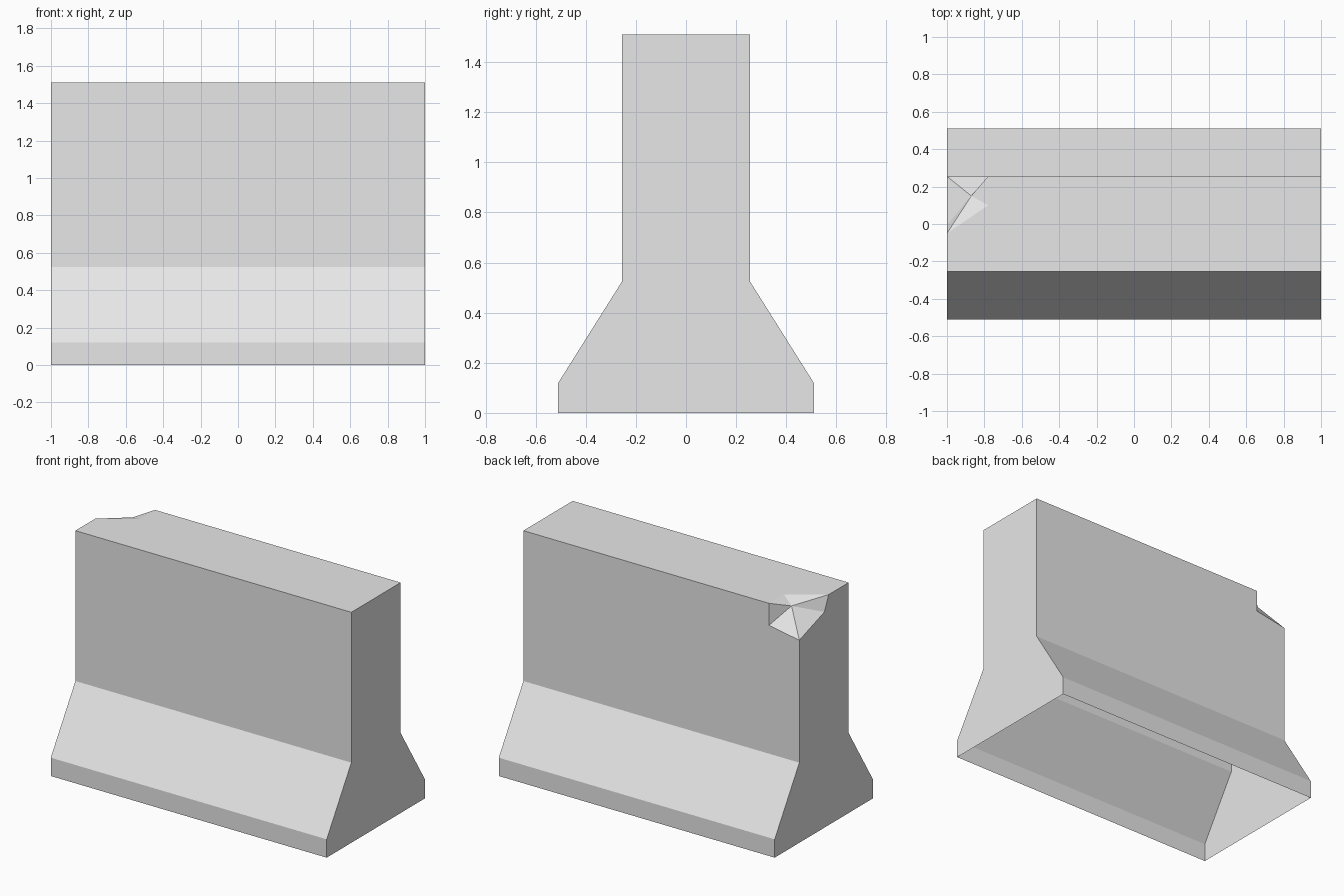
import bpy, bmesh

default = bpy.data.objects.get("Cube")
if default:
    bpy.data.objects.remove(default)

# Single plain concrete colour
concrete = bpy.data.materials.new("concrete_grey")
concrete.use_nodes = True
GREY = (0.8, 0.8, 0.8, 1)
concrete.diffuse_color = GREY
concrete.node_tree.nodes["Principled BSDF"].inputs["Base Color"].default_value = GREY

# Barrier dimensions
FOOT, WALL = 0.51, 0.255
LIP, SHOULDER, TOP = 0.12, 0.525, 1.51
half = [(FOOT, 0), (FOOT, LIP), (WALL, SHOULDER), (WALL, TOP)]
profile = [(-y, z) for y, z in half] + half[::-1]

bm = bmesh.new()
left = [bm.verts.new((1, y, z)) for y, z in profile]
right = [bm.verts.new((-1, y, z)) if i != 4 else None
         for i, (y, z) in enumerate(profile)]

# Broken corner: rim on the top, the back wall and the end wall
top_end = bm.verts.new((-1, -0.05, TOP))
top_inner = bm.verts.new((-0.78, 0.1, TOP))
top_back = bm.verts.new((-0.78, WALL, TOP))
back_low = bm.verts.new((-0.78, WALL, 1.366))
corner_low = bm.verts.new((-1, WALL, 1.327))
end_mid = bm.verts.new((-1, -0.005, 1.413))
dent = bm.verts.new((-0.87, 0.15, 1.477))

# Long walls; the underside stays open
for i in range(len(profile) - 1):
    if i == 3:
        bm.faces.new((left[3], left[4], top_back, top_inner, top_end, right[3]))
    elif i == 4:
        bm.faces.new((left[4], left[5], right[5], corner_low, back_low, top_back))
    else:
        bm.faces.new((left[i], left[i + 1], right[i + 1], right[i]))

# End walls
bm.faces.new(left)
bm.faces.new(right[:4] + [top_end, end_mid, corner_low] + right[5:])

# Facets inside the broken corner
for facet in [(top_end, top_inner, dent), (top_inner, top_back, dent),
              (top_back, back_low, dent), (back_low, corner_low, dent),
              (corner_low, end_mid, dent), (end_mid, top_end, dent)]:
    bm.faces.new(facet)

bmesh.ops.recalc_face_normals(bm, faces=bm.faces)
# Make sure the shell faces outward
bm.faces.ensure_lookup_table()
if bm.faces[0].normal.y > 0:
    bmesh.ops.reverse_faces(bm, faces=bm.faces)

mesh = bpy.data.meshes.new("concrete_barrier")
bm.to_mesh(mesh)
bm.free()
mesh.materials.append(concrete)
barrier = bpy.data.objects.new("concrete_barrier", mesh)
bpy.context.collection.objects.link(barrier)
